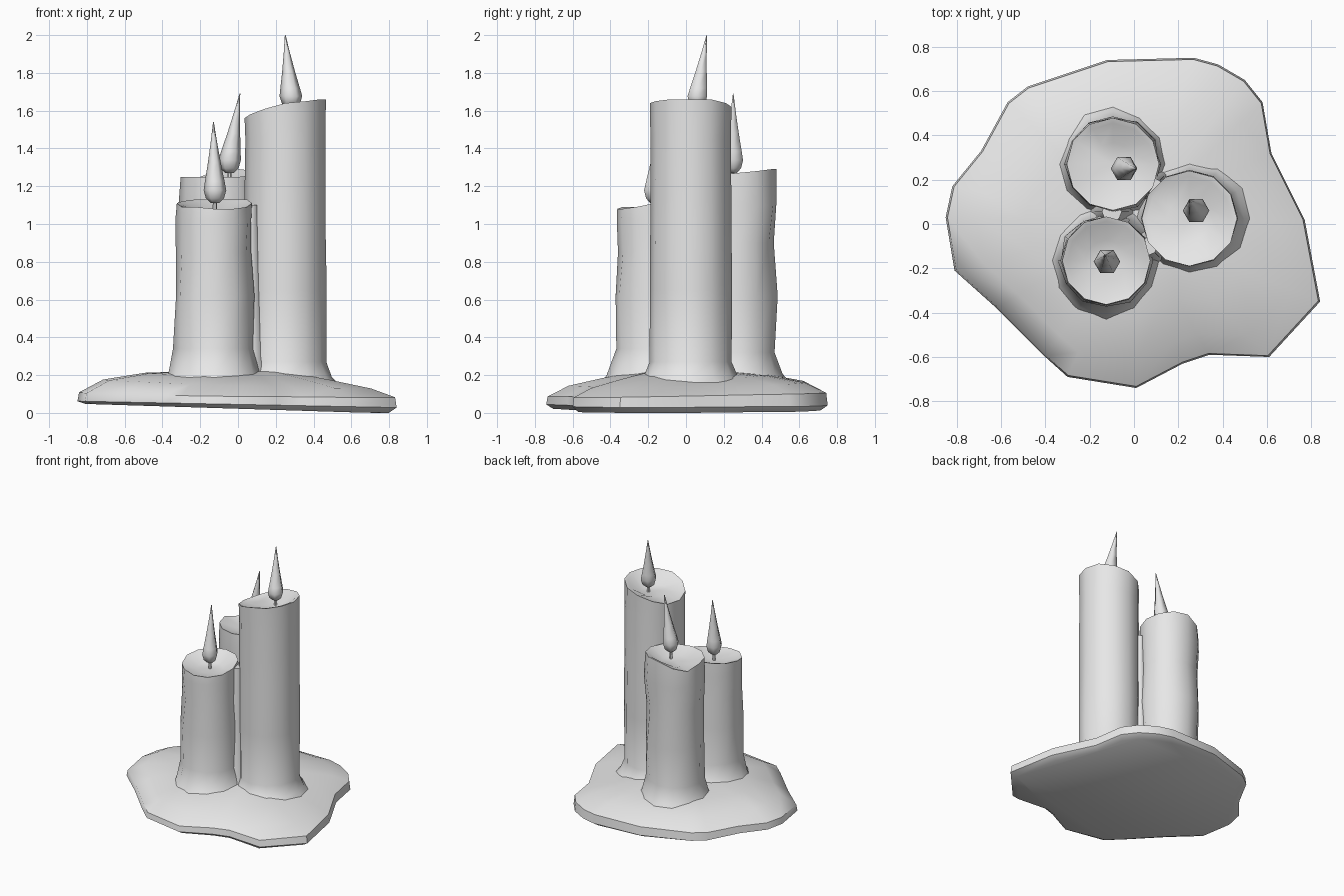
import bpy, bmesh, math, random
from mathutils import Vector

random.seed(4)
if "Cube" in bpy.data.objects:
    bpy.data.objects.remove(bpy.data.objects["Cube"], do_unlink=True)

wax = bpy.data.materials.new("pale grey wax")
wax.use_nodes = True
wax.diffuse_color = (0.8, 0.8, 0.8, 1)
wax.node_tree.nodes["Principled BSDF"].inputs["Base Color"].default_value = (0.8, 0.8, 0.8, 1)


def loft(name, rings, angle=50):
    """Skin a stack of equal rings and close both ends."""
    bm = bmesh.new()
    loops = [[bm.verts.new(p) for p in ring] for ring in rings]
    n = len(loops[0])
    for low, high in zip(loops, loops[1:]):
        for i in range(n):
            j = (i + 1) % n
            bm.faces.new((low[i], low[j], high[j], high[i]))
    bm.faces.new(loops[0][::-1])
    top = loops[-1]
    centre = bm.verts.new(sum((v.co for v in top), Vector()) / n)
    for i in range(n):
        bm.faces.new((top[i], top[(i + 1) % n], centre))
    bmesh.ops.recalc_face_normals(bm, faces=bm.faces)
    mesh = bpy.data.meshes.new(name)
    bm.to_mesh(mesh)
    bm.free()
    mesh.materials.append(wax)
    obj = bpy.data.objects.new(name, mesh)
    bpy.context.collection.objects.link(obj)
    bpy.ops.object.select_all(action='DESELECT')
    obj.select_set(True)
    bpy.context.view_layer.objects.active = obj
    bpy.ops.object.shade_smooth_by_angle(angle=math.radians(angle))
    return obj


def circle(cx, cy, z, r, n):
    return [Vector((cx + r * math.cos(math.tau * i / n),
                    cy + r * math.sin(math.tau * i / n), z)) for i in range(n)]


# Melted wax pool
outline = [(-.85, .03), (-.81, -.21), (-.62, -.38), (-.4, -.6), (-.3, -.69),
           (.01, -.74), (.22, -.63), (.34, -.59), (.61, -.6), (.84, -.35),
           (.77, .02), (.62, .32), (.58, .55), (.5, .65), (.38, .72),
           (.27, .75), (-.12, .74), (-.48, .62), (-.57, .55), (-.69, .33), (-.82, .17)]


def pool_ring(scale, z, tilt_x, tilt_y=0):
    return [Vector((x * scale, y * scale, max(0, z + tilt_x * x + tilt_y * y)))
            for x, y in outline]


loft("wax_pool", [pool_ring(.95, .022, -.03), pool_ring(1, .045, -.02),
                  pool_ring(.99, .098, -.012, .015), pool_ring(.84, .155, -.025, .015),
                  pool_ring(.58, .195, -.02, .01), pool_ring(.3, .22, 0)])


def candle(name, cx, cy, r, profile, rim, rough):
    """Wax column with a spreading foot, uneven rim and hollow top."""
    n = len(rim)
    rings = []
    for z, k in profile:
        ring = circle(cx, cy, z, r * k, n)
        for p in ring:
            push = 1 + random.uniform(-rough, rough)
            p.x, p.y = cx + (p.x - cx) * push, cy + (p.y - cy) * push
        rings.append(ring)
    for k, drop in ((.97, 0), (.86, .008), (.45, .045)):
        ring = circle(cx, cy, 0, r * k, n)
        mean = sum(rim) / n
        for p, h in zip(ring, rim):
            p.z = (h if k > .5 else mean) - drop
        rings.append(ring)
    loft(name, rings)


# Rims start at the model's left and run round by the back
candle("tall_candle", .25, .025, .222,
       [(.1, 1.5), (.19, 1.12), (.27, .97), (.65, .98), (1.0, .97), (1.45, .96)],
       [1.66, 1.66, 1.64, 1.62, 1.59, 1.56, 1.56, 1.58, 1.61, 1.64, 1.65, 1.66], .012)
candle("front_candle", -.125, -.165, .205,
       [(.1, 1.65), (.2, 1.2), (.34, 1.03), (.62, 1.02), (.85, .97), (1.02, .97)],
       [1.11, 1.13, 1.13, 1.13, 1.13, 1.12, 1.11, 1.09, 1.09, 1.08, 1.08, 1.09], .04)
candle("back_candle", -.095, .27, .215,
       [(.1, 1.45), (.21, 1.08), (.32, .95), (.62, .98), (.9, .94), (1.1, 1.0)],
       [1.27, 1.28, 1.29, 1.29, 1.25, 1.22, 1.25, 1.25, 1.25, 1.25, 1.25, 1.26], .04)

# Wax bridges that fill the gaps between neighbouring candles
for name, x, y, top, r in (("front_wax_bridge", .065, -.1, 1.1, .055),
                           ("back_wax_bridge", .09, .17, 1.17, .05),
                           ("side_wax_bridge", -.1, .055, 1.08, .06)):
    loft(name, [circle(x, y, .12, r * 2, 8), circle(x, y, .3, r * 1.3, 8),
                circle(x, y, .7, r, 8), circle(x, y, top, r * .75, 8)])


# Wicks and six-sided teardrop flames
def flame(name, base, tip, wick_z):
    base, tip = Vector(base), Vector(tip)
    loft(name + "_wick", [circle(base.x, base.y, wick_z, .013, 6),
                          circle(base.x, base.y, base.z + .03, .011, 6)])
    rings = []
    for t, r in ((0, .022), (.06, .048), (.16, .06), (.27, .052),
                 (.5, .034), (.75, .017), (1, .002)):
        lean = max(0, (t - .16) / .84)
        x = base.x + (tip.x - base.x) * lean
        y = base.y + (tip.y - base.y) * lean
        rings.append(circle(x, y, base.z + (tip.z - base.z) * t, r, 6))
    loft(name, rings, 65)


flame("tall_flame", (.28, .06, 1.615), (.25, .11, 2.0), 1.54)
flame("front_flame", (-.122, -.17, 1.11), (-.13, -.14, 1.54), 1.03)
flame("back_flame", (-.045, .25, 1.27), (.01, .25, 1.69), 1.18)
